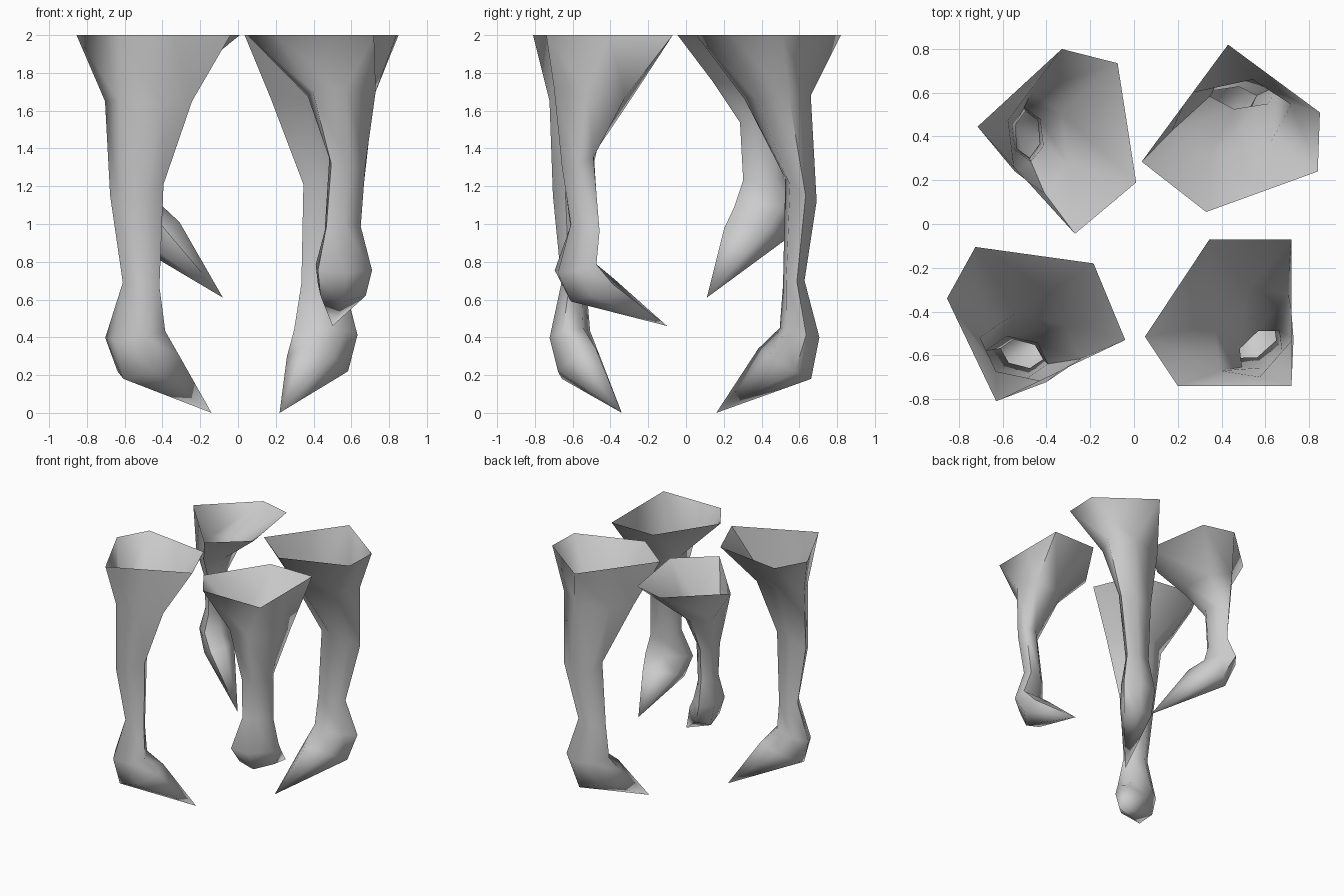
import bpy, bmesh
from math import cos, sin, pi
from mathutils import Vector

if "Cube" in bpy.data.objects:
    bpy.data.objects.remove(bpy.data.objects["Cube"])


def rim_ring(points):
    """Five-cornered open rim, given a sixth point halfway along its longest edge."""
    pts = [Vector((x, y, 2.0)) for x, y in reversed(points)]
    n = len(pts)
    k = max(range(n), key=lambda i: (pts[i] - pts[(i + 1) % n]).length)
    pts.insert(k + 1, (pts[k] + pts[(k + 1) % n]) / 2)
    return pts


def claw_leg(name, origin, tip, skew, rim, sections):
    """Loft: rim, then six-sided skewed sections (back r, back z, front r, front z, half width, side shift), then tip."""
    o = Vector((origin[0], origin[1], 0))
    f = Vector((tip[0] - origin[0], tip[1] - origin[1], 0)).normalized()
    t = Vector((-f.y, f.x, 0))

    rings = []
    for rb, zb, rf, zf, w, s in sections:
        ring = []
        for i in range(6):
            c, sn = cos(i * pi / 3), sin(i * pi / 3)
            side = sn * w / 0.866
            r = (rb + rf) / 2 + c * (rf - rb) / 2 - skew * side
            z = (zb + zf) / 2 + c * (zf - zb) / 2
            ring.append(o + f * r + t * (s + side) + Vector((0, 0, z)))
        rings.append(ring)

    # turn the rim so its corners line up with the first section
    top = rim_ring(rim)
    mid_t = sum(top, Vector()) / 6
    mid_r = sum(rings[0], Vector()) / 6

    def mismatch(k):
        return sum(((top[(i + k) % 6] - mid_t).normalized()
                    - (rings[0][i] - mid_r).normalized()).length for i in range(6))
    k = min(range(6), key=mismatch)
    rings.insert(0, [top[(i + k) % 6] for i in range(6)])

    bm = bmesh.new()
    loops = [[bm.verts.new(p) for p in ring] for ring in rings]
    for a, b in zip(loops, loops[1:]):
        for i in range(6):
            j = (i + 1) % 6
            bm.faces.new((a[i], b[i], b[j], a[j]))
    end = bm.verts.new(tip)
    for i in range(6):
        bm.faces.new((loops[-1][i], end, loops[-1][(i + 1) % 6]))
    mesh = bpy.data.meshes.new(name)
    bm.to_mesh(mesh)
    bm.free()
    ob = bpy.data.objects.new(name, mesh)
    bpy.context.collection.objects.link(ob)
    bpy.ops.object.select_all(action='DESELECT')
    ob.select_set(True)
    bpy.context.view_layer.objects.active = ob
    bpy.ops.object.shade_smooth_by_angle(angle=1.3)


# Front left leg, foot on the ground
claw_leg("front_left_leg", (-0.515, -0.595), (-0.14, -0.34, 0.0), 0.4,
         [(-.855, -.34), (-.725, -.105), (-.185, -.18), (-.04, -.53), (-.63, -.81)],
         [(-.14, 1.65, .24, 1.65, .17, 0),
          (-.14, 1.12, .09, 1.24, .105, 0),
          (-.07, .70, .075, .66, .075, 0),
          (-.16, .38, .09, .45, .12, 0),
          (-.11, .18, .21, .34, .11, 0)])

# Front right leg, raised foot
claw_leg("front_right_leg", (0.555, -0.54), (0.50, -0.10, 0.46), 0.3,
         [(.345, -.07), (.72, -.07), (.72, -.74), (.20, -.74), (.05, -.515)],
         [(-.16, 1.72, .25, 1.66, .175, 0),
          (-.12, 1.30, .05, 1.37, .095, -.02),
          (-.07, 1.0, .08, .95, .095, 0),
          (-.14, .74, .05, .80, .15, 0),
          (-.07, .59, .16, .71, .125, 0)])

# Back left leg, raised highest
claw_leg("back_left_leg", (-0.495, 0.415), (-0.08, 0.11, 0.61), 0.45,
         [(-.33, .80), (-.075, .735), (.01, .19), (-.27, -.045), (-.715, .445)],
         [(-.10, 1.77, .24, 1.75, .17, 0),
          (-.08, 1.50, .10, 1.55, .09, 0),
          (-.06, 1.27, .08, 1.22, .08, 0),
          (-.13, 1.07, .11, 1.10, .12, 0),
          (-.05, .88, .23, 1.01, .11, 0)])

# Back right leg, foot on the ground
claw_leg("back_right_leg", (0.45, 0.575), (0.22, 0.16, 0.0), 0.4,
         [(.43, .82), (.85, .51), (.84, .24), (.33, .055), (.035, .285)],
         [(-.12, 1.68, .28, 1.66, .21, .04),
          (-.15, 1.12, .04, 1.24, .125, .03),
          (-.06, .70, .07, .68, .09, 0),
          (-.15, .40, .09, .45, .13, 0),
          (-.10, .18, .22, .34, .115, 0)])
